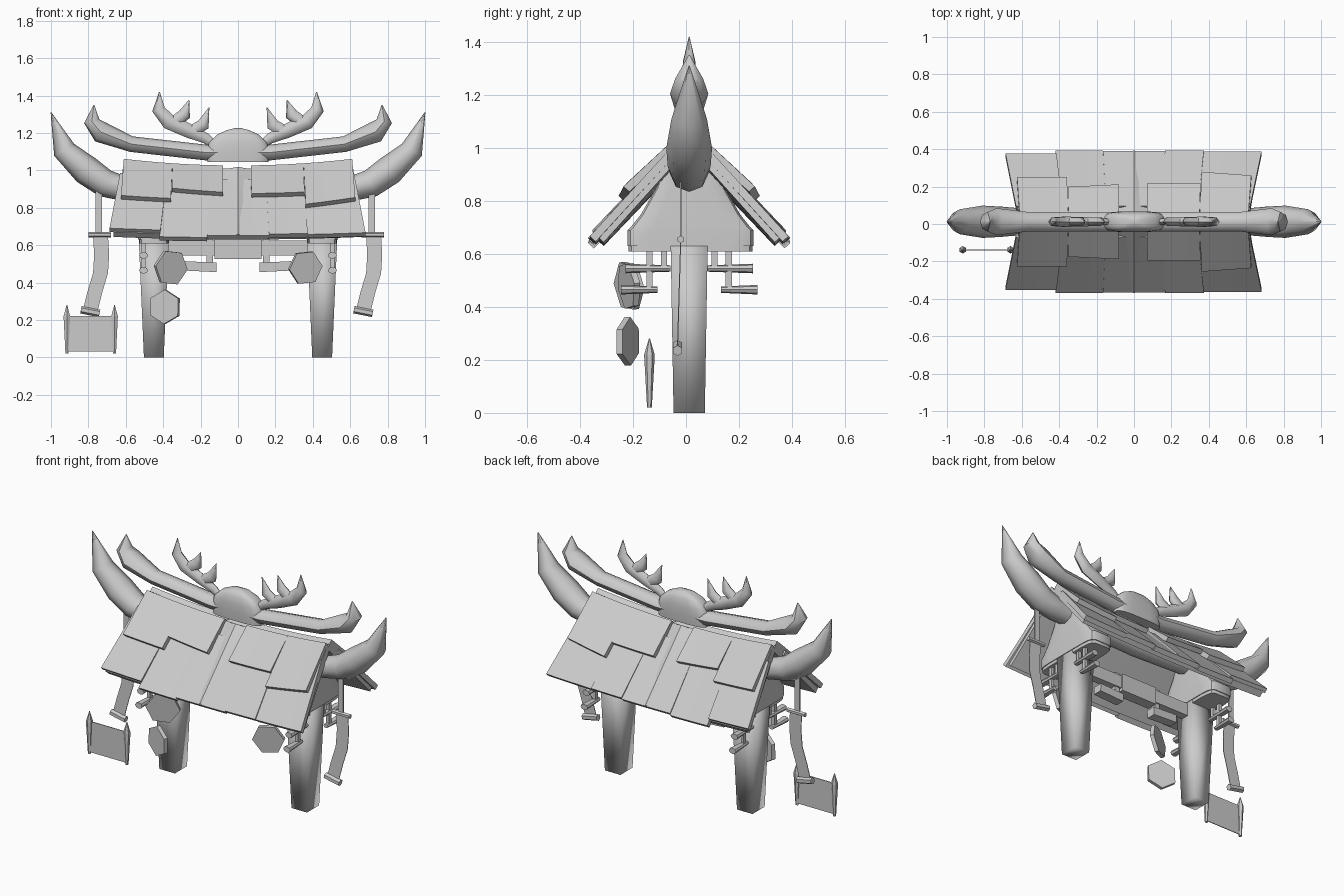
import bpy, bmesh, math
from mathutils import Vector, Matrix

if "Cube" in bpy.data.objects:
    bpy.data.objects.remove(bpy.data.objects["Cube"])

mat = bpy.data.materials.new("plain_grey")
mat.use_nodes = True
GREY = (0.6, 0.6, 0.6, 1)
mat.diffuse_color = GREY
mat.node_tree.nodes["Principled BSDF"].inputs["Base Color"].default_value = GREY
YC = 0.012  # depth of the centre line


def finish(name, bm, angle=35):
    bmesh.ops.remove_doubles(bm, verts=bm.verts, dist=1e-5)
    bmesh.ops.recalc_face_normals(bm, faces=bm.faces)
    me = bpy.data.meshes.new(name)
    bm.to_mesh(me)
    bm.free()
    me.materials.append(mat)
    ob = bpy.data.objects.new(name, me)
    bpy.context.collection.objects.link(ob)
    bpy.ops.object.select_all(action='DESELECT')
    ob.select_set(True)
    bpy.context.view_layer.objects.active = ob
    bpy.ops.object.shade_smooth_by_angle(angle=math.radians(angle))


def loft(name, rings, angle=35):
    """Skin a list of equal closed rings and cap both ends."""
    bm = bmesh.new()
    rows = [[bm.verts.new(p) for p in r] for r in rings]
    n = len(rows[0])
    for a, b in zip(rows, rows[1:]):
        for i in range(n):
            j = (i + 1) % n
            bm.faces.new((a[i], a[j], b[j], b[i]))
    bm.faces.new(rows[0])
    bm.faces.new(rows[-1])
    finish(name, bm, angle)


def tube(name, path, y=YC, flat=1.0, n=8, angle=50):
    """Tapered tube along (x, z, radius) points; flat scales its depth."""
    rings = []
    for i, (x, z, r) in enumerate(path):
        a, b = path[max(i - 1, 0)], path[min(i + 1, len(path) - 1)]
        t = Vector((b[0] - a[0], 0, b[1] - a[1])).normalized()
        side = Vector((-t.z, 0, t.x))
        r = max(r, 0.002)
        ring = []
        for k in range(n):
            w = k * math.tau / n
            ring.append(Vector((x, y, z)) + side * r * math.cos(w)
                        + Vector((0, r * flat * math.sin(w), 0)))
        rings.append(ring)
    loft(name, rings, angle)


def column(name, x, y, levels, n=16, power=1.0, angle=35):
    """Upright loft of (z, half width, half depth); power under 1 squares it off."""
    def f(v):
        return math.copysign(abs(v) ** power, v)
    loft(name, [[(x + a * f(math.cos((k + .5) * math.tau / n)),
                  y + b * f(math.sin((k + .5) * math.tau / n)), z)
                 for k in range(n)] for z, a, b in levels], angle)


def box(name, centre, size, tilt=0):
    bm = bmesh.new()
    bmesh.ops.create_cube(bm, size=1)
    bm.transform(Matrix.Translation(centre) @ Matrix.Rotation(tilt, 4, 'Y')
                 @ Matrix.Diagonal((*size, 1)))
    finish(name, bm)


# ---- roof ----
def slope(side, x, t, lift):
    """Point on a roof slope: t runs from ridge to eave, lift is off the surface."""
    z = 0.965 - 0.335 * t + 0.09 * x * x * (1 - 0.6 * t)
    y = 0.03 + 0.32 * t
    return Vector((x * (1 + 0.1 * t * t), YC + side * (y + 0.73 * lift), z + 0.68 * lift))


def tile(name, side, x0, x1, t0, t1, low0, low1, thick=0.03, steps=3, skew=0):
    """Slab on a slope, its upper end lifted low0 and its eave end low1."""
    rings = []
    for i in range(steps + 1):
        x = x0 + (x1 - x0) * i / steps
        t = t1 + skew * (i / steps - .5)
        rings.append([slope(side, x, t0, low0), slope(side, x, t, low1),
                      slope(side, x, t, low1 + thick), slope(side, x, t0, low0 + thick)])
    loft(name, rings, 25)


for side, where in ((-1, "front"), (1, "back")):
    tile(where + "_roof_slab", side, -0.61, 0.61, -0.09, 0.96, -0.02, -0.02, 0.04, 10)
    lower = [(-.63, -.38, .95, .012), (-.38, -.15, 1.03, 0), (-.15, .15, 1.01, .006),
             (.15, .34, 1.0, .012), (.34, .62, 1.0, .004)]
    upper = [(-.61, -.35, .5, 0), (-.35, -.08, .36, .04), (.07, .35, .4, 0), (.35, .61, .56, -.06)]
    for i, (a, b, t, lift) in enumerate(lower):
        tile(f"{where}_lower_tile_{i}", side, a, b, 0.1, t, 0, lift)
    for i, (a, b, t, skew) in enumerate(upper):
        tile(f"{where}_upper_tile_{i}", side, a, b, -0.1, t, 0.01, 0.036, skew=skew)
    # tapered fold down the middle of the slope
    loft(where + "_centre_fold", [
        [slope(side, -w, t, .02), slope(side, 0, t, .03 + h), slope(side, w, t, .02)]
        for t, w, h in ((-.08, .07, .01), (.5, .06, .012), (1.0, .03, .014))], 20)

# ---- ridge, crest and upswept beam ----
ridge = [(.17, 1.095, .042), (.57, 1.14, .042), (.735, 1.205, .058), (.782, 1.262, .042), (.77, 1.35, 0)]
tube("ridge_pole", [(-x, z, r) for x, z, r in ridge[::-1]] + ridge, flat=1.25)
horn = [(.42, .895, .06), (.60, .90, .066), (.71, .93, .075), (.81, 1.0, .08),
        (.93, 1.11, .062), (1.0, 1.31, 0)]
tube("upswept_beam", [(-x, z, r) for x, z, r in horn[::-1]] + [(0, .88, .06)] + horn, flat=1.08)
column("crest_dome", 0, YC, [(1.045, .165, .053), (1.10, .17, .056), (1.15, .155, .054),
                             (1.19, .115, .048), (1.215, .06, .034), (1.225, .02, .012)],
       power=.55, angle=50)

antler = [(.12, 1.13, .02), (.17, 1.17, .028), (.26, 1.21, .038), (.37, 1.26, .042),
          (.425, 1.325, .035), (.42, 1.42, 0)]
tines = [[(.25, 1.205, .034), (.185, 1.245, .034), (.155, 1.335, 0)],
         [(.35, 1.25, .034), (.285, 1.30, .034), (.262, 1.375, 0)]]
for s, hand in ((1, "left"), (-1, "right")):
    for i, p in enumerate([antler] + tines):
        tube(f"{hand}_antler_{i}", [(s * x, z, r) for x, z, r in p], flat=.75, n=6, angle=65)

    # ---- square posts and flared caps ----
    px = s * 0.45
    column(hand + "_post", px, YC, [(0, .053, .059), (.64, .081, .07)], n=4, power=0, angle=100)
    column(hand + "_cap_base", px, 0.017, [(.61, .08, .235), (.63, .08, .235)], power=.3)
    column(hand + "_flared_cap", px, 0.017, [(.63, .085, .24), (.688, .085, .24), (.70, .085, .228),
                                            (.75, .083, .188), (.85, .08, .13), (.95, .075, .095)], power=.3)

    # ---- stacked bracket arms beside each post ----
    bx = s * 0.505
    for d, face in ((-1, "front"), (1, "back")):
        tag = f"{hand}_{face}_"
        for name, inner, outer, z in (("upper_arm", .07, .24, .545), ("lower_arm", .12, .258, .465)):
            loft(tag + name, [[(bx + h * math.cos(k * math.tau / 8), YC + d * y,
                                z + h * .75 * math.sin(k * math.tau / 8)) for k in range(8)]
                              for y, h in ((inner, .016), (outer, .024))])
        box(tag + "long_hanger", (bx, YC + d * .15, .545), (.02, .024, .15))
        box(tag + "short_hanger", (bx, YC + d * .095, .585), (.02, .022, .07))

    # ---- shelf brackets between the posts ----
    box(hand + "_shelf", (s * .2, YC, .485), (.17, .06, .05), s * -.05)
    box(hand + "_shelf_hanger", (s * .15, YC, .57), (.035, .035, .14))

    # ---- hanging banners ----
    xb = .725 if s > 0 else -.735
    box(hand + "_banner_strap", (xb - .01, -.02, .77), (.035, .006, .24))
    tube(hand + "_banner_top_bar", [(xb - .065, .655, .014), (xb + .055, .655, .014)], y=-.02, n=6)
    curve = [(.65, 0), (.55, .006), (.45, 0), (.35, -.03), (.25, -.055)]
    loft(hand + "_banner_cloth", [
        [(xb + o - .04, y - .002, z), (xb + o + .04, y - .002, z),
         (xb + o + .04, y + .002, z), (xb + o - .04, y + .002, z)]
        for z, o in curve for y in (-.02 - .03 * (.65 - z),)])
    tube(hand + "_banner_bottom_bar", [(xb - .105, .255, .02), (xb - .005, .235, .02)], y=-.032, n=6)

# ---- tie beam ----
box("tie_beam", (0, YC, .585), (.76, .05, .08))
box("tie_beam_centre", (0, YC, .58), (.25, .07, .11))


# ---- hanging six-sided plaques ----
def plaque(name, x, y, z, r, turn, spin, tilt):
    m = (Matrix.Translation((x, y, z)) @ Matrix.Rotation(turn, 4, 'Z')
         @ Matrix.Rotation(tilt, 4, 'X') @ Matrix.Rotation(spin, 4, 'Y'))
    loft(name, [[m @ Vector((r * math.cos(k * math.tau / 6), d, r * math.sin(k * math.tau / 6)))
                 for k in range(6)] for d in (-.012, .012)], 20)


plaque("upper_right_plaque", -.36, -.215, .48, .098, .5, .1, .1)
plaque("lower_right_plaque", -.39, -.22, .27, .092, -.4, .55, 0)
plaque("left_plaque", .36, -.215, .48, .094, .35, -.1, .1)

# ---- hanging sheet between two spindles ----
box("scroll_sheet", (-.785, -.138, .125), (.25, .005, .19))
for i, x in enumerate((-.915, -.66)):
    column(f"scroll_spindle_{i}", x, -.138, [(.02, .009, .009), (.215, .02, .02),
                                            (.22, .02, .02), (.28, .002, .002)], n=6)
